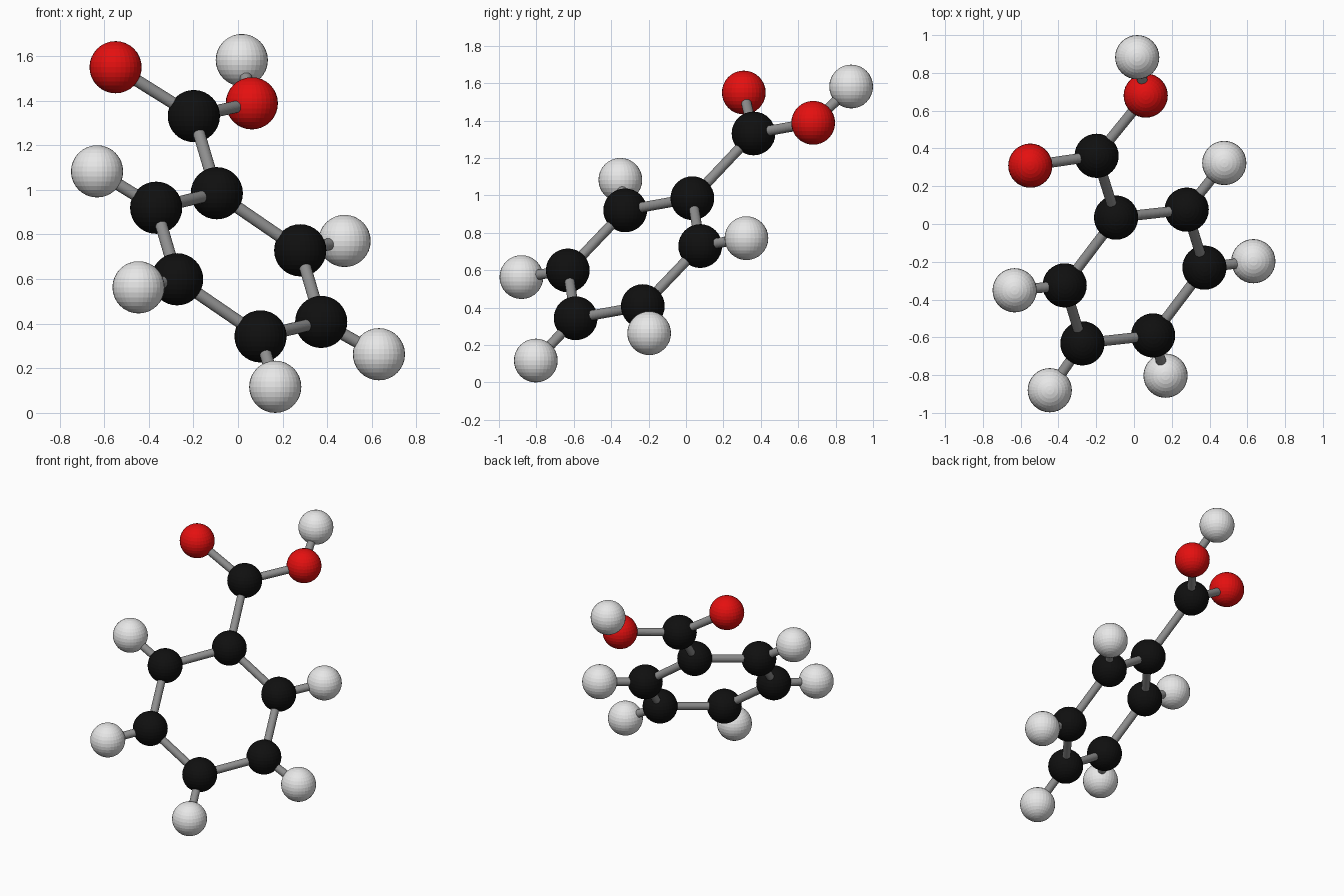
import bpy
from mathutils import Vector

if "Cube" in bpy.data.objects:
    bpy.data.objects.remove(bpy.data.objects["Cube"])

ATOM_R, BOND_R = 0.117, 0.027


def material(name, rgb):
    m = bpy.data.materials.new(name)
    m.diffuse_color = (*rgb, 1)
    m.use_nodes = True
    m.node_tree.nodes["Principled BSDF"].inputs["Base Color"].default_value = m.diffuse_color
    return m


black = material("carbon black", (0.005, 0.005, 0.005))
red = material("oxygen red", (0.78, 0.005, 0.005))
white = material("hydrogen white", (0.8, 0.8, 0.8))
grey = material("bond grey", (0.28, 0.28, 0.28))


def atom(name, pos, mat):
    bpy.ops.mesh.primitive_uv_sphere_add(segments=32, ring_count=16, radius=ATOM_R, location=pos)
    ob = bpy.context.object
    ob.name = name
    ob.data.materials.append(mat)
    return Vector(pos)


def bond(name, a, b):
    d = b - a
    bpy.ops.mesh.primitive_cylinder_add(vertices=32, radius=BOND_R, depth=d.length, location=(a + b) / 2)
    ob = bpy.context.object
    ob.name = name
    ob.rotation_euler = d.to_track_quat('Z', 'Y').to_euler()
    ob.data.materials.append(grey)


# Six-sided ring: three corners, each with its opposite through the centre
centre = Vector((0.003, -0.278, 0.664))
half = [Vector(v) for v in ((-0.098, 0.312, 0.321), (-0.370, -0.047, 0.256), (-0.276, -0.354, -0.065))]
ring = [atom(f"ring_carbon_{i + 1}", centre + v, black)
        for i, v in enumerate(half + [-v for v in half])]
for i in range(6):
    bond(f"ring_bond_{i + 1}", ring[i], ring[(i + 1) % 6])

# Hydrogens around the ring
outer = [(-0.632, -0.351, 1.083), (-0.446, -0.880, 0.563), (0.167, -0.803, 0.117),
         (0.632, -0.197, 0.263), (0.478, 0.323, 0.771)]
for i, p in enumerate(outer):
    h = atom(f"ring_hydrogen_{i + 1}", p, white)
    bond(f"hydrogen_bond_{i + 1}", ring[i + 1], h)

# Acid group on the first ring corner
acid_c = atom("acid_carbon", (-0.198, 0.361, 1.331), black)
oxy_a = atom("acid_oxygen", (-0.549, 0.309, 1.550), red)
oxy_b = atom("hydroxyl_oxygen", (0.062, 0.680, 1.388), red)
acid_h = atom("hydroxyl_hydrogen", (0.017, 0.883, 1.582), white)
bond("acid_stem_bond", ring[0], acid_c)
bond("acid_oxygen_bond", acid_c, oxy_a)
bond("hydroxyl_oxygen_bond", acid_c, oxy_b)
bond("hydroxyl_hydrogen_bond", oxy_b, acid_h)
